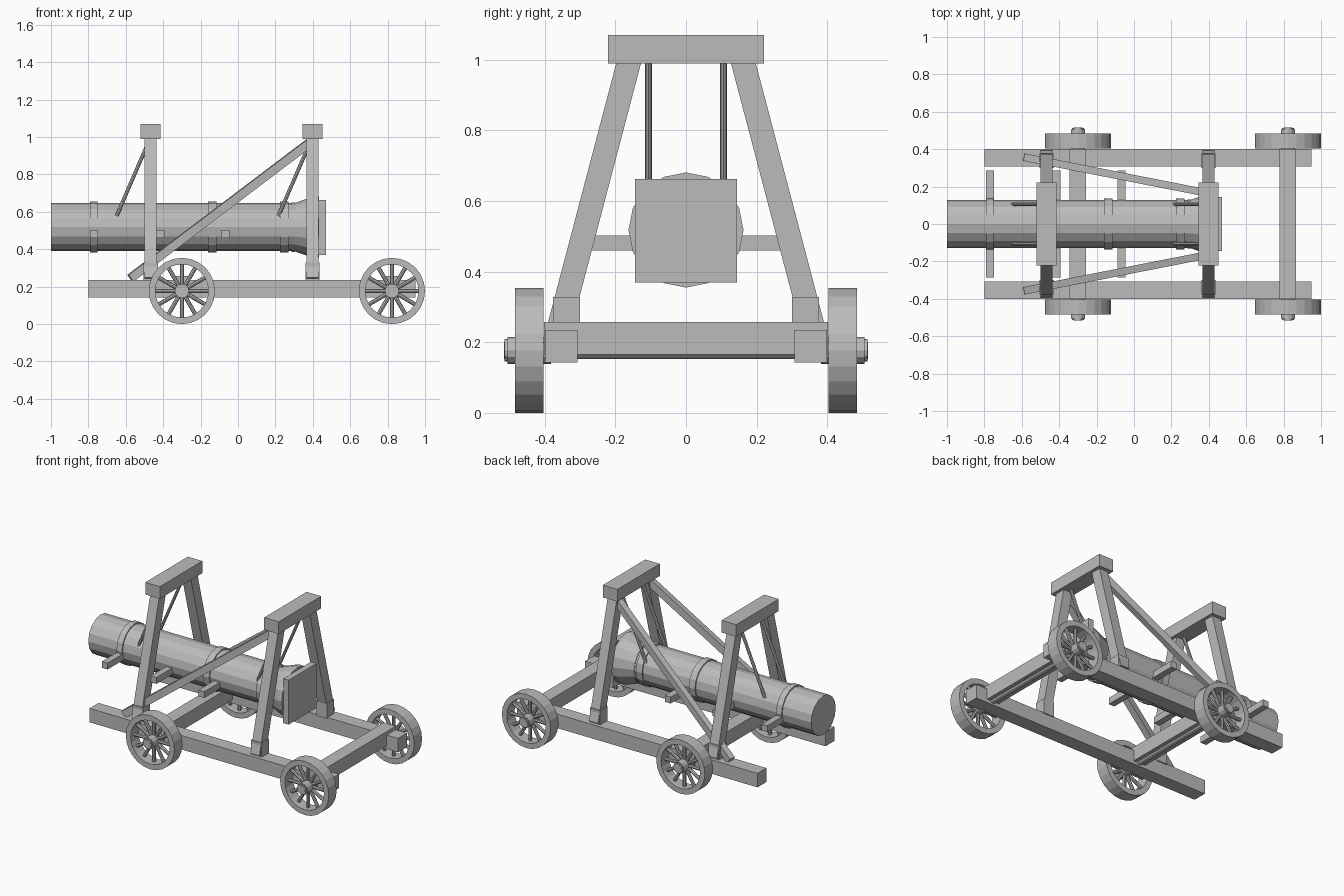
import bpy, bmesh
from math import cos, sin, pi
from mathutils import Matrix, Vector

cube = bpy.data.objects.get("Cube")
if cube:
    bpy.data.objects.remove(cube, do_unlink=True)

GREY = (0.5, 0.5, 0.5, 1.0)
mat = bpy.data.materials.new("plain grey")
mat.use_nodes = True
mat.diffuse_color = GREY
next(n for n in mat.node_tree.nodes if n.type == 'BSDF_PRINCIPLED').inputs["Base Color"].default_value = GREY


def finish(name, bm):
    bmesh.ops.recalc_face_normals(bm, faces=bm.faces)
    mesh = bpy.data.meshes.new(name)
    bm.to_mesh(mesh)
    bm.free()
    mesh.materials.append(mat)
    ob = bpy.data.objects.new(name, mesh)
    bpy.context.collection.objects.link(ob)
    return ob


def box(name, x, y, z):
    """Box from (low, high) ranges."""
    bm = bmesh.new()
    size = Vector((x[1] - x[0], y[1] - y[0], z[1] - z[0]))
    mid = Vector((sum(x), sum(y), sum(z))) / 2
    bmesh.ops.create_cube(bm, size=1, matrix=Matrix.Translation(mid) @ Matrix.Diagonal(size).to_4x4())
    return finish(name, bm)


def frame(a, b):
    """Matrix at the midpoint, local z along a-b, local x kept horizontal."""
    a, b = Vector(a), Vector(b)
    d = (b - a).normalized()
    side = d.cross(Vector((0, 0, 1)))
    side = side.normalized() if side.length > 0.01 else Vector((1, 0, 0))
    m = Matrix((side, d.cross(side), d)).transposed().to_4x4()
    m.translation = (a + b) / 2
    return m, (b - a).length


def beam(name, a, b, width, depth):
    m, length = frame(a, b)
    bm = bmesh.new()
    bmesh.ops.create_cube(bm, size=1, matrix=m @ Matrix.Diagonal((width, depth, length, 1)))
    return finish(name, bm)


def rod(name, a, b, r, sides=10):
    m, length = frame(a, b)
    bm = bmesh.new()
    bmesh.ops.create_cone(bm, cap_ends=True, segments=sides, radius1=r, radius2=r, depth=length, matrix=m)
    return finish(name, bm)


def lathe(name, profile, sides, centre, axis, ring=False):
    """Turn (position, radius) pairs about the x or y axis."""
    bm = bmesh.new()
    loops = []
    for p, r in profile:
        loop = []
        for i in range(sides):
            u, v = r * cos(2 * pi * i / sides), r * sin(2 * pi * i / sides)
            co = (p, u, v) if axis == 'X' else (u, p, v)
            loop.append(bm.verts.new(Vector(co) + Vector(centre)))
        loops.append(loop)
    pairs = list(zip(loops, loops[1:]))
    if ring:
        pairs.append((loops[-1], loops[0]))
    else:
        bm.faces.new(loops[0])
        bm.faces.new(loops[-1])
    for a, b in pairs:
        for i in range(sides):
            j = (i + 1) % sides
            bm.faces.new((a[i], a[j], b[j], b[i]))
    return finish(name, bm)


# Battering ram: barrel, flared butt, bands and end plate
AXIS = (0, 0, 0.518)
lathe("barrel", [(-1, 0.128), (0.32, 0.128)], 16, AXIS, 'X')
lathe("flared_butt", [(0.305, 0.13), (0.4, 0.163), (0.432, 0.163)], 16, AXIS, 'X')
for x0, x1, r in [(-0.79, -0.75, 0.136), (-0.16, -0.115, 0.136), (0.225, 0.27, 0.136), (0.285, 0.305, 0.132)]:
    lathe("barrel_band", [(x0, r), (x1, r)], 16, AXIS, 'X')
box("end_plate", (0.43, 0.47), (-0.145, 0.145), (0.37, 0.662))
for x in (-0.77, -0.415, -0.067):
    box("handle_bar", (x - 0.021, x + 0.021), (-0.285, 0.285), (0.46, 0.502))

# Trestles with hanging rods
for x in (-0.467, 0.398):
    box("top_beam", (x - 0.053, x + 0.053), (-0.221, 0.221), (0.99, 1.07))
    for s in (-1, 1):
        beam("trestle_leg", (x, s * 0.36, 0.24), (x, s * 0.16, 1.0), 0.065, 0.068)
        y = sorted((s * 0.3, s * 0.377))
        box("leg_foot", (x - 0.038, x + 0.038), y, (0.23, 0.328))
        rod("hanging_rod", (x - 0.182, s * 0.106, 0.578), (x, s * 0.106, 1.0), 0.01, 8)

# Chassis rails and diagonal braces
for s in (-1, 1):
    box("side_rail", (-0.8, 0.95), sorted((s * 0.307, s * 0.4)), (0.143, 0.235))
    beam("diagonal_brace", (-0.575, s * 0.355, 0.245), (0.38, s * 0.168, 0.968), 0.04, 0.045)

# Axles and spoked wheels
R = 0.177
for x in (-0.3, R * -1 + 1):
    box("axle_beam", (x - 0.044, x + 0.044), (-0.402, 0.402), (0.165, 0.258))
    rod("axle", (x, -0.515, R), (x, 0.515, R), 0.024, 12)
    for s in (-1, 1):
        c = (x, s * 0.444, R)
        rim = [(-0.041, R), (0.041, R), (0.041, 0.142), (-0.041, 0.142)]
        lathe("wheel_rim", rim, 24, c, 'Y', ring=True)
        lathe("wheel_hub", [(-0.062, 0.038), (0.062, 0.038), (0.071, 0.03), (-0.071, 0.03)][:2], 12, c, 'Y')
        rod("hub_cap", (x, s * 0.5, R), (x, s * 0.514, R), 0.032, 12)
        for i in range(12):
            a = 2 * pi * i / 12
            d = Vector((cos(a), 0, sin(a)))
            rod("wheel_spoke", Vector(c) + d * 0.03, Vector(c) + d * 0.15, 0.011, 8)
